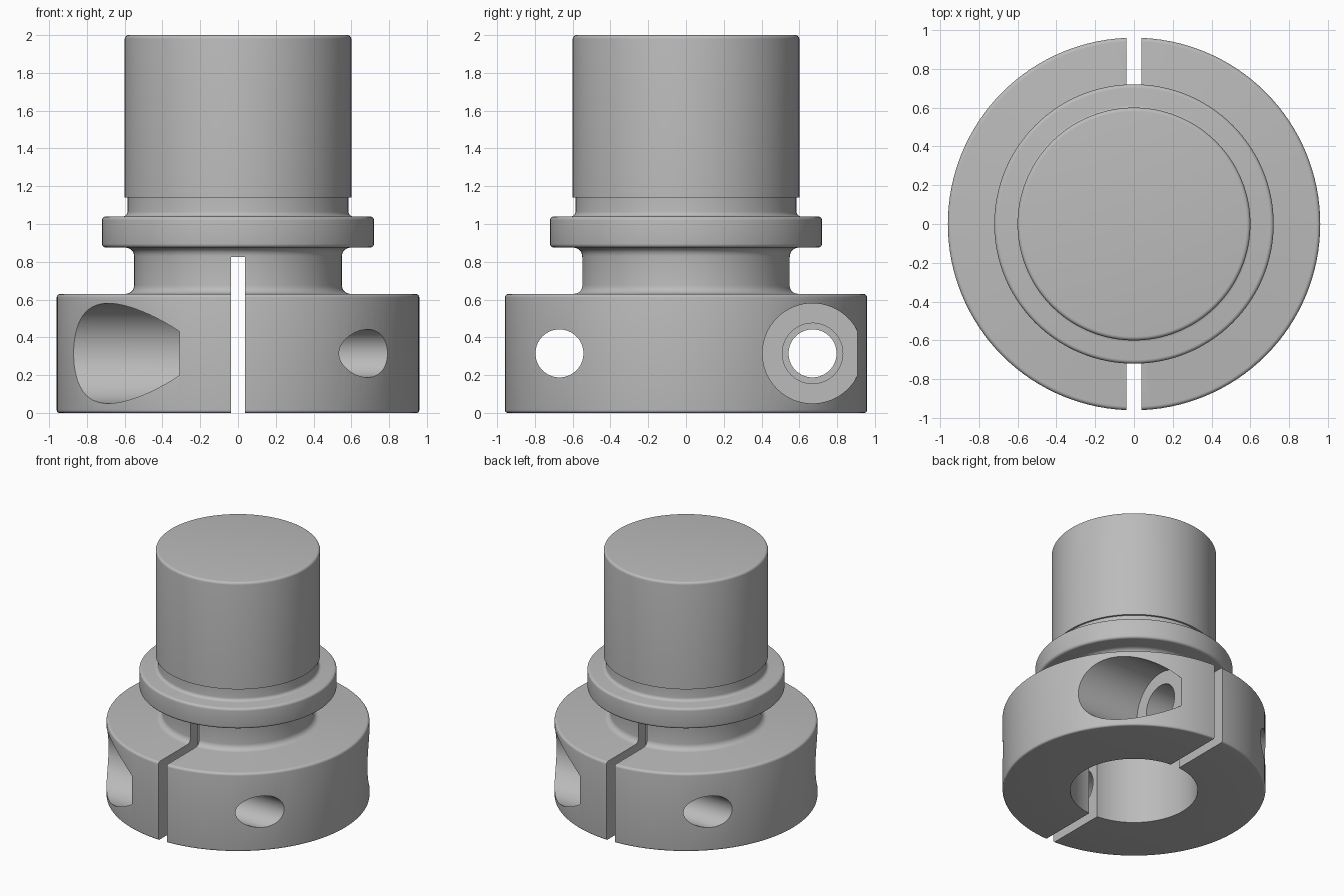
import bpy
import bmesh
import math
from mathutils import Matrix, Vector

cube = bpy.data.objects.get("Cube")
if cube:
    bpy.data.objects.remove(cube, do_unlink=True)

steel = bpy.data.materials.new("plain grey steel")
steel.use_nodes = True
grey = (0.5, 0.5, 0.5, 1)
steel.diffuse_color = grey
steel.node_tree.nodes["Principled BSDF"].inputs["Base Color"].default_value = grey


def rounded(corners, steps=5):
    """Turn (radius, height, fillet) corners into a profile with arcs."""
    points = []
    for i, (r, z, fillet) in enumerate(corners):
        p = Vector((r, z))
        if fillet == 0:
            points.append(p)
            continue
        a = (Vector(corners[i - 1][:2]) - p).normalized()
        b = (Vector(corners[i + 1][:2]) - p).normalized()
        centre = p + (a + b) * fillet
        for k in range(steps + 1):
            t = math.pi / 2 * k / steps
            points.append(centre - b * fillet * math.cos(t) - a * fillet * math.sin(t))
    return points


def lathe(name, points, segments):
    """Closed solid of revolution about z; the profile starts and ends on the axis."""
    bm = bmesh.new()
    verts = [bm.verts.new((p[0], 0, p[1])) for p in points]
    edges = [bm.edges.new(pair) for pair in zip(verts, verts[1:])]
    bmesh.ops.spin(bm, geom=verts + edges, cent=(0, 0, 0), axis=(0, 0, 1),
                   angle=math.tau, steps=segments, use_duplicate=False)
    bmesh.ops.remove_doubles(bm, verts=bm.verts, dist=1e-5)
    bmesh.ops.recalc_face_normals(bm, faces=bm.faces)
    mesh = bpy.data.meshes.new(name)
    bm.to_mesh(mesh)
    bm.free()
    obj = bpy.data.objects.new(name, mesh)
    bpy.context.collection.objects.link(obj)
    return obj


# Turned body: blind bore, clamp ring, neck, collar, undercut and spigot
body = lathe("clamp_hub", rounded([
    (0, 0.85, 0), (0.465, 0.85, 0), (0.465, 0, 0),
    (0.96, 0, 0.015), (0.96, 0.63, 0.02),
    (0.55, 0.63, 0.045), (0.55, 0.875, 0.045),
    (0.72, 0.875, 0.02), (0.72, 1.04, 0.02),
    (0.585, 1.04, 0.025), (0.585, 1.14, 0),
    (0.60, 1.14, 0), (0.60, 2, 0.02), (0, 2, 0)]), 128)
body.data.materials.append(steel)

# Clamping slot right across the ring and neck
bpy.ops.mesh.primitive_cube_add(size=1, location=(0, 0, 0.3125))
slot = bpy.context.object
slot.name = "slot_cutter"
slot.scale = (0.076, 2.4, 1.025)
cutters = [slot]

# Two opposed stepped screw holes: thread, clearance and counterbore
screw_profile = [(0, -1.2), (0.127, -1.2), (0.127, 0), (0.16, 0),
                 (0.16, 0.31), (0.265, 0.31), (0.265, 1.2), (0, 1.2)]
for side, label in ((1, "left"), (-1, "right")):
    hole = lathe(label + "_screw_cutter", screw_profile, 64)
    hole.matrix_world = (Matrix.Translation((0, side * 0.67, 0.315))
                         @ Matrix.Rotation(side * math.pi / 2, 4, "Y"))
    cutters.append(hole)

# Cut, then discard the cutters
bpy.ops.object.select_all(action="DESELECT")
bpy.context.view_layer.objects.active = body
body.select_set(True)
for cutter in cutters:
    cutter.hide_render = True
    cut = body.modifiers.new(cutter.name, "BOOLEAN")
    cut.operation = "DIFFERENCE"
    cut.solver = "EXACT"
    cut.object = cutter
    bpy.ops.object.modifier_apply(modifier=cut.name)
for cutter in cutters:
    bpy.data.objects.remove(cutter, do_unlink=True)

bpy.ops.object.shade_smooth_by_angle(angle=math.radians(30))
